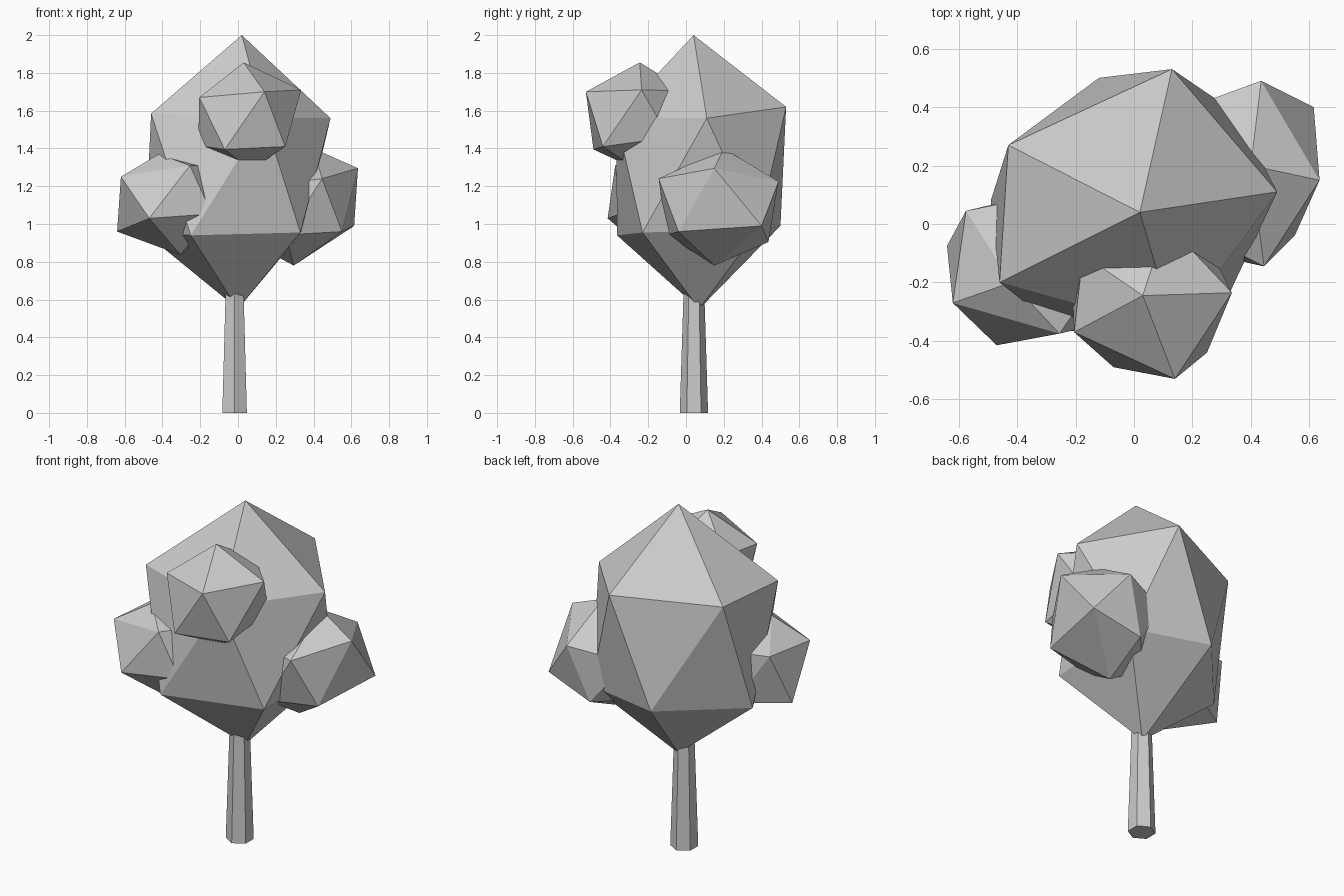
import bpy, bmesh
from mathutils import Vector, Matrix

if "Cube" in bpy.data.objects:
    bpy.data.objects.remove(bpy.data.objects["Cube"])


def link(name, bm):
    mesh = bpy.data.meshes.new(name)
    bm.to_mesh(mesh)
    bm.free()
    obj = bpy.data.objects.new(name, mesh)
    bpy.context.collection.objects.link(obj)
    return obj


def foliage(name, centre, radius, pole, ring, corners=(), stretch=1.0):
    """Icosahedron with one tip aimed at pole, one ring corner towards ring,
    then its nearest corners pulled to the given irregular positions."""
    c = Vector(centre)
    z = (Vector(pole) - c).normalized()
    x = Vector(ring) - c
    x = (x - z * x.dot(z)).normalized()
    rot = Matrix((x, z.cross(x), z)).transposed().to_4x4()
    bm = bmesh.new()
    bmesh.ops.create_icosphere(bm, subdivisions=1, radius=radius)
    bmesh.ops.scale(bm, vec=(1, 1, stretch), verts=bm.verts)
    bmesh.ops.transform(bm, matrix=Matrix.Translation(c) @ rot, verts=bm.verts)
    free = list(bm.verts)
    for p in (pole, *corners):
        v = min(free, key=lambda w: (w.co - Vector(p)).length)
        v.co = p
        free.remove(v)
    bmesh.ops.recalc_face_normals(bm, faces=bm.faces)
    return link(name, bm)


# Trunk: tapered hexagonal post
bm = bmesh.new()
bmesh.ops.create_cone(bm, cap_ends=True, segments=6, radius1=0.075, radius2=0.053,
                      depth=0.7, matrix=Matrix.Translation((-0.018, 0.042, 0.35)))
link("trunk", bm)

# Main crown
foliage("main_crown", (0.01, 0.06, 1.275), 0.55, (0.02, 0.04, 2.0), (0.49, 0.11, 1.57),
        [(0.49, 0.11, 1.56), (0.13, 0.53, 1.62), (-0.43, 0.27, 1.60),
         (-0.46, -0.20, 1.585), (0.14, -0.37, 1.56),
         (0.33, -0.23, 0.955), (0.35, 0.38, 0.97), (-0.12, 0.50, 0.99),
         (-0.49, 0.08, 0.95), (-0.25, -0.365, 0.94), (0.0, 0.07, 0.55)], stretch=1.31)

# Upper front clump
foliage("front_clump", (0.05, -0.25, 1.575), 0.29, (0.03, -0.245, 1.855), (0.335, -0.235, 1.71),
        [(0.335, -0.235, 1.71), (0.14, -0.53, 1.70), (-0.205, -0.37, 1.67),
         (0.25, -0.44, 1.41), (-0.07, -0.49, 1.395), (-0.21, -0.24, 1.415)])

# Lower left clump
foliage("left_clump", (-0.35, -0.15, 1.13), 0.30, (-0.62, -0.27, 1.25), (-0.47, -0.415, 1.03),
        [(-0.47, -0.415, 1.03), (-0.64, -0.075, 0.96), (-0.255, -0.375, 1.31),
         (-0.42, -0.20, 1.37), (-0.575, 0.045, 1.26)])

# Lower right clump
foliage("right_clump", (0.35, 0.17, 1.08), 0.32, (0.635, 0.15, 1.295), (0.55, -0.04, 0.96),
        [(0.55, -0.04, 0.96), (0.615, 0.40, 0.99), (0.435, 0.49, 1.225),
         (0.445, -0.145, 1.24), (0.40, 0.20, 1.40), (0.295, 0.15, 0.78)])
